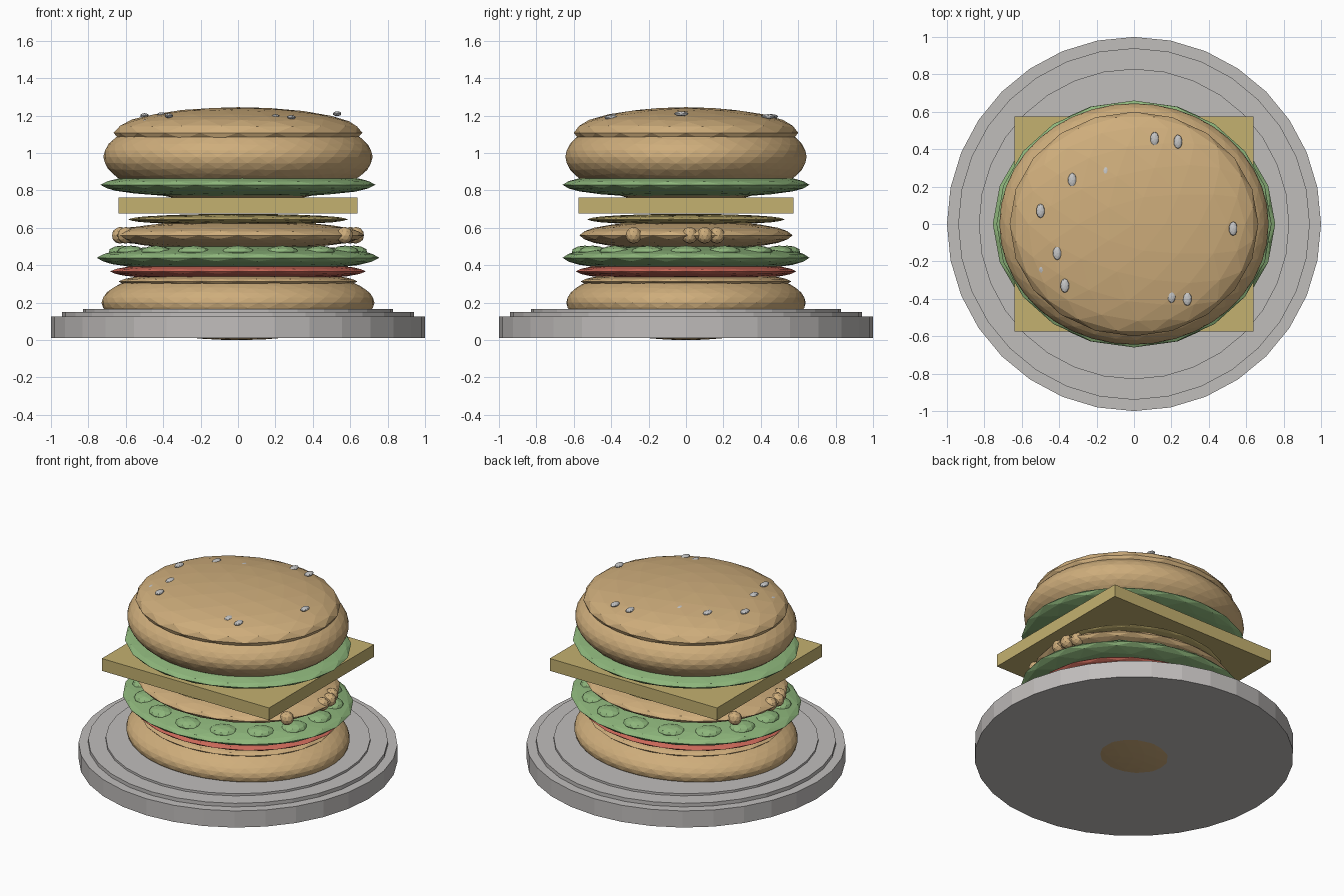
import bpy, math

if "Cube" in bpy.data.objects:
    bpy.data.objects.remove(bpy.data.objects["Cube"])


def material(name, color):
    m = bpy.data.materials.new(name)
    m.diffuse_color = (*color, 1)
    m.use_nodes = True
    m.node_tree.nodes["Principled BSDF"].inputs["Base Color"].default_value = m.diffuse_color
    return m


BREAD = material("toasted tan", (0.62, 0.42, 0.20))
GREEN = material("leaf green", (0.27, 0.47, 0.20))
RED = material("tomato red", (0.60, 0.14, 0.10))
CHEESE = material("cheese yellow", (0.55, 0.44, 0.16))
GREY = material("plate grey", (0.53, 0.51, 0.50))
SEED = material("seed grey", (0.56, 0.56, 0.56))


def finish(name, mat):
    ob = bpy.context.object
    ob.name = name
    ob.data.materials.append(mat)
    return ob


def ellipsoid(name, mat, center, radii, detail=3, turn=0):
    """Faceted ball stretched to exact half-sizes."""
    bpy.ops.mesh.primitive_ico_sphere_add(subdivisions=detail, radius=1)
    ob = finish(name, mat)
    half = [max(abs(v.co[i]) for v in ob.data.vertices) for i in range(3)]
    for v in ob.data.vertices:
        for i in range(3):
            v.co[i] *= radii[i] / half[i]
    ob.location = center
    ob.rotation_euler.z = turn
    return ob


def tier(name, radius, z0, z1):
    bpy.ops.mesh.primitive_cylinder_add(vertices=32, radius=radius, depth=z1 - z0,
                                        location=(0, 0, (z0 + z1) / 2))
    finish(name, GREY)


# Stepped plate
tier("plate_base", 1.0, 0.01, 0.125)
tier("plate_step", 0.94, 0.12, 0.15)
tier("plate_center", 0.83, 0.145, 0.165)

# Stacked layers: name, material, z, half-sizes, detail
layers = [
    ("bottom_bun", BREAD, 0.20, (0.73, 0.64, 0.20), 4),
    ("bottom_bun_cut", BREAD, 0.313, (0.64, 0.565, 0.05), 3),
    ("tomato", RED, 0.367, (0.685, 0.59, 0.05), 3),
    ("lower_lettuce", GREEN, 0.44, (0.755, 0.66, 0.075), 3),
    ("patty", BREAD, 0.56, (0.675, 0.57, 0.08), 3),
    ("sauce_layer", CHEESE, 0.645, (0.59, 0.53, 0.03), 3),
    ("upper_lettuce", GREEN, 0.83, (0.735, 0.66, 0.07), 3),
    ("top_bun", BREAD, 0.98, (0.72, 0.645, 0.25), 4),
    ("bun_crown", BREAD, 1.108, (0.665, 0.60, 0.137), 3),
]
for name, mat, z, radii, detail in layers:
    ellipsoid(name, mat, (0, 0, z), radii, detail)

# Square cheese slice
bpy.ops.mesh.primitive_cube_add(size=1, location=(0, 0, 0.72))
slice_ob = finish("cheese_slice", CHEESE)
slice_ob.scale = (1.28, 1.15, 0.085)

# Ruffle bumps around the lower lettuce
for i in range(16):
    a = i * math.tau / 16
    ellipsoid("lettuce_bump", GREEN, (0.62 * math.cos(a), 0.54 * math.sin(a), 0.47),
              (0.07, 0.09, 0.035), 2, a)

# Crumbly lumps on both ends of the patty
for s in (1, -1):
    for x, y in ((0.57, -0.28), (0.63, 0.02), (0.63, 0.10), (0.60, 0.165)):
        ellipsoid("patty_lump", BREAD, (s * x, s * y, 0.56), (0.043, 0.043, 0.045), 2)

# Seeds on the crown
seeds = [(0.11, 0.455, 1.195), (0.235, 0.44, 1.195), (-0.15, 0.275, 1.212),
         (-0.33, 0.235, 1.21), (-0.50, 0.07, 1.20), (0.53, -0.025, 1.21),
         (-0.41, -0.155, 1.205), (-0.49, -0.23, 1.168), (-0.37, -0.33, 1.20),
         (0.20, -0.385, 1.195), (0.285, -0.40, 1.19)]
for p in seeds:
    ellipsoid("seed", SEED, p, (0.022, 0.038, 0.013), 2)
